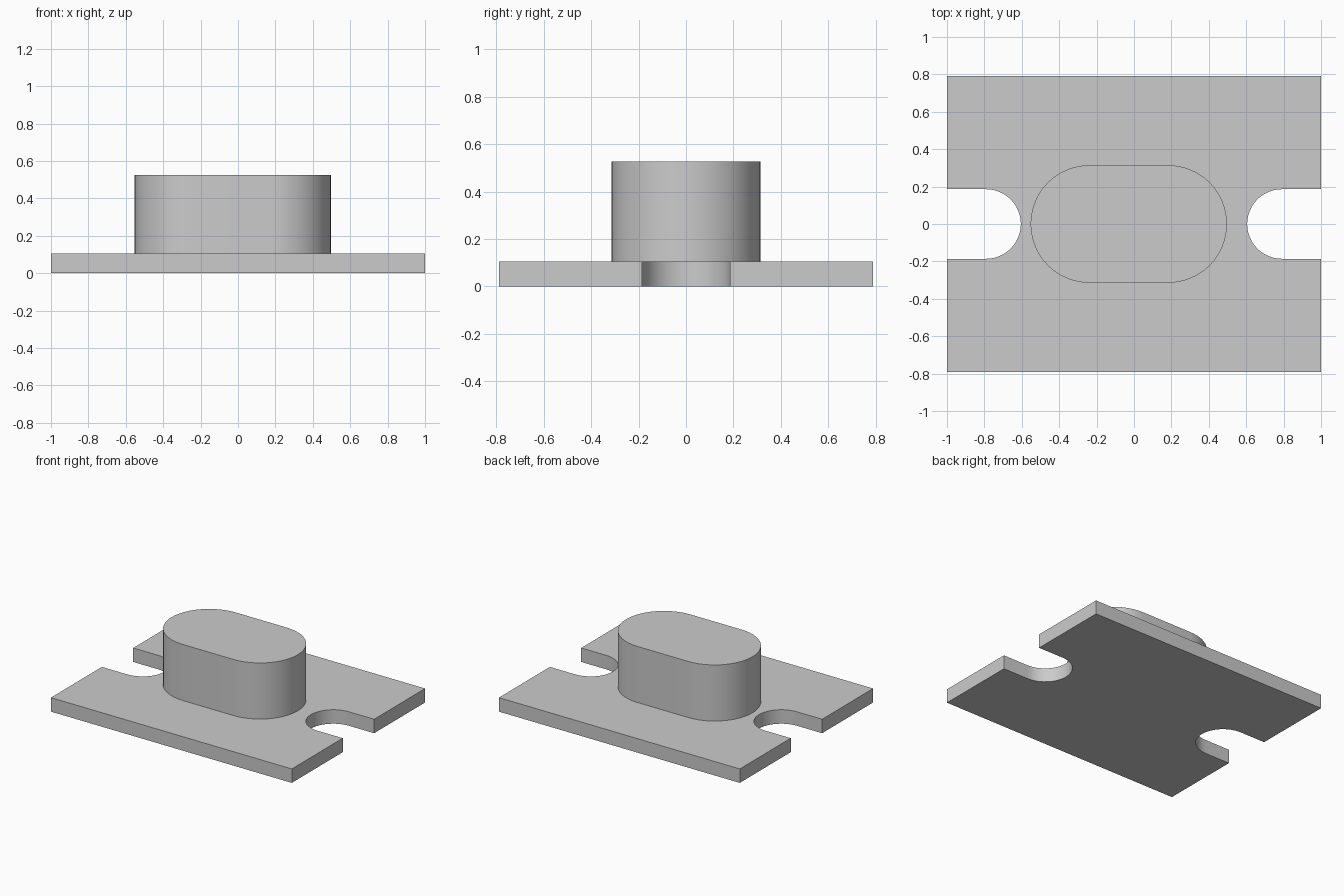
import bpy
import bmesh
from math import sin, cos, pi, radians

cube = bpy.data.objects.get("Cube")
if cube:
    bpy.data.objects.remove(cube, do_unlink=True)

grey = bpy.data.materials.new("light grey")
grey.use_nodes = True
colour = (0.6, 0.6, 0.6, 1)
grey.diffuse_color = colour
grey.node_tree.nodes["Principled BSDF"].inputs["Base Color"].default_value = colour

PLATE_TOP, BOSS_TOP = 0.105, 0.526
HALF_X, HALF_Y = 1.0, 0.79
SLOT_R, SLOT_X = 0.186, 0.791
BOSS_R, BOSS_LEFT, BOSS_RIGHT = 0.314, 0.183, -0.239


def arc(cx, r, start, end, steps=24):
    """Points on an arc centred on the x axis."""
    angles = [start + (end - start) * i / steps for i in range(steps + 1)]
    return [(cx + r * cos(a), r * sin(a)) for a in angles]


def extrude_profile(name, points, z0, z1):
    """Solid prism standing on a closed outline."""
    bm = bmesh.new()
    base = bm.faces.new([bm.verts.new((x, y, z0)) for x, y in points])
    top = bmesh.ops.extrude_face_region(bm, geom=[base], use_keep_orig=True)
    verts = [v for v in top["geom"] if isinstance(v, bmesh.types.BMVert)]
    bmesh.ops.translate(bm, verts=verts, vec=(0, 0, z1 - z0))
    bmesh.ops.recalc_face_normals(bm, faces=bm.faces)
    mesh = bpy.data.meshes.new(name)
    bm.to_mesh(mesh)
    bm.free()
    mesh.materials.append(grey)
    obj = bpy.data.objects.new(name, mesh)
    bpy.context.collection.objects.link(obj)
    bpy.ops.object.select_all(action='DESELECT')
    obj.select_set(True)
    bpy.context.view_layer.objects.active = obj
    bpy.ops.object.shade_smooth_by_angle(angle=radians(30))
    return obj


# Base plate with a round-ended open slot in each short side
half = [(HALF_X, -HALF_Y), (HALF_X, -SLOT_R)]
half += arc(SLOT_X, SLOT_R, -pi / 2, -3 * pi / 2)
half += [(HALF_X, SLOT_R), (HALF_X, HALF_Y)]
outline = half + [(-x, -y) for x, y in half]
extrude_profile("base_plate", outline, 0, PLATE_TOP)

# Round-ended boss, set slightly towards the right
stadium = arc(BOSS_LEFT, BOSS_R, -pi / 2, pi / 2)
stadium += arc(BOSS_RIGHT, BOSS_R, pi / 2, 3 * pi / 2)
extrude_profile("boss", stadium, PLATE_TOP, BOSS_TOP)
